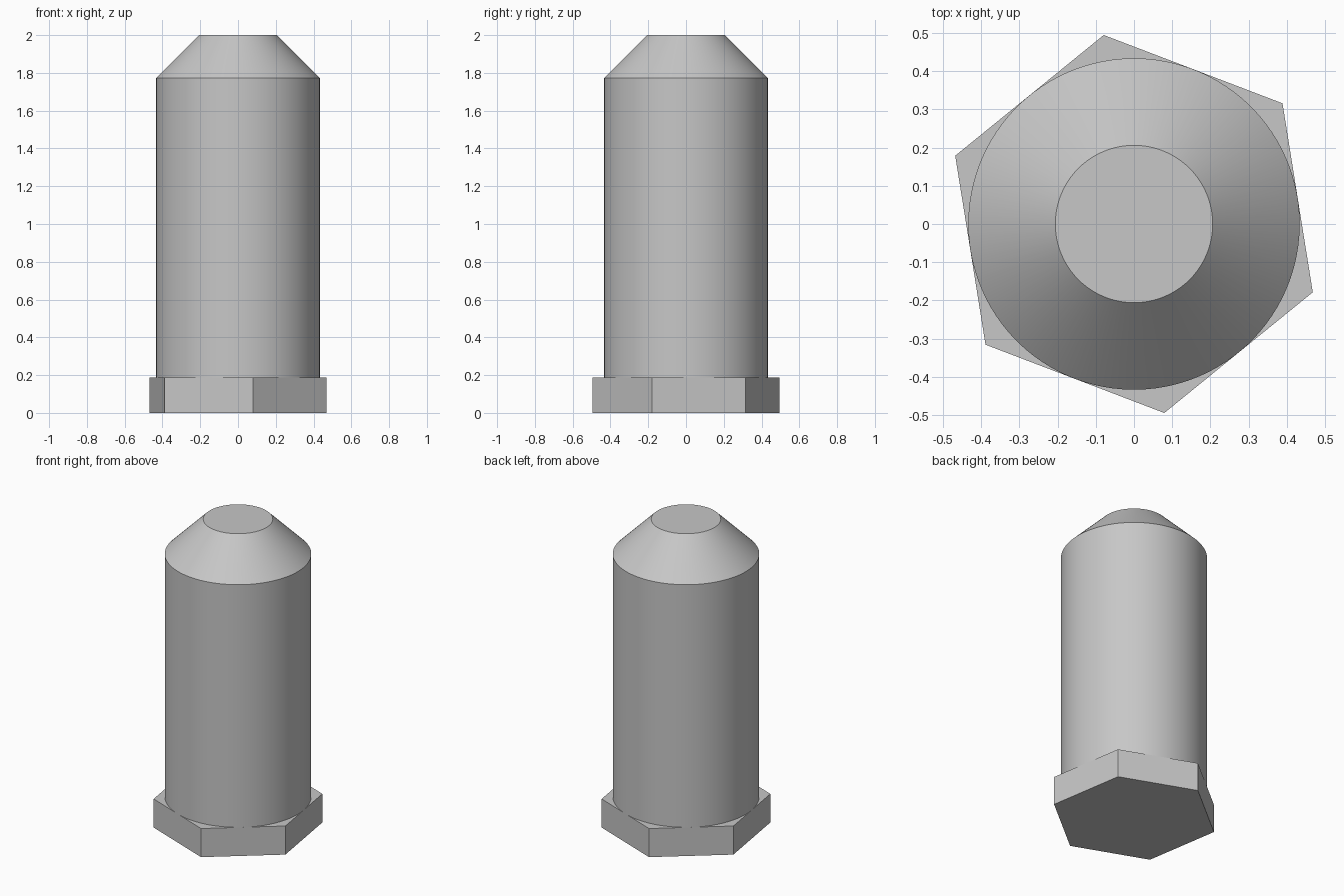
import bpy
import bmesh
from math import cos, sin, pi, radians

cube = bpy.data.objects.get("Cube")
if cube:
    bpy.data.objects.remove(cube, do_unlink=True)

# Single plain grey metal
metal = bpy.data.materials.new("grey_metal")
metal.use_nodes = True
grey = (0.57, 0.57, 0.57, 1)
metal.diffuse_color = grey
metal.node_tree.nodes["Principled BSDF"].inputs["Base Color"].default_value = grey


def stacked_solid(name, profile, sides, turn=0.0):
    """Closed solid through (radius, height) rings with the given side count."""
    bm = bmesh.new()
    rings = []
    for radius, z in profile:
        angles = [turn + 2 * pi * i / sides for i in range(sides)]
        rings.append([bm.verts.new((radius * cos(a), radius * sin(a), z)) for a in angles])
    for low, high in zip(rings, rings[1:]):
        for i in range(sides):
            j = (i + 1) % sides
            bm.faces.new((low[i], low[j], high[j], high[i]))
    bm.faces.new(rings[0][::-1])
    bm.faces.new(rings[-1])
    mesh = bpy.data.meshes.new(name)
    bm.to_mesh(mesh)
    bm.free()
    mesh.materials.append(metal)
    obj = bpy.data.objects.new(name, mesh)
    bpy.context.collection.objects.link(obj)
    return obj


# Hexagonal head, slightly rotated about the axis
hex_height = 0.187
hex_radius = 0.501
stacked_solid("hex_head", [(hex_radius, 0), (hex_radius, hex_height)], 6, radians(39.1))

# Round shank with a conical, flat-ended tip
shank_radius = hex_radius * cos(pi / 6)
shank = stacked_solid(
    "shank",
    [(shank_radius, hex_height), (shank_radius, 1.773), (0.206, 2)],
    96,
)
bpy.ops.object.select_all(action="DESELECT")
shank.select_set(True)
bpy.context.view_layer.objects.active = shank
bpy.ops.object.shade_smooth_by_angle(angle=radians(30))
